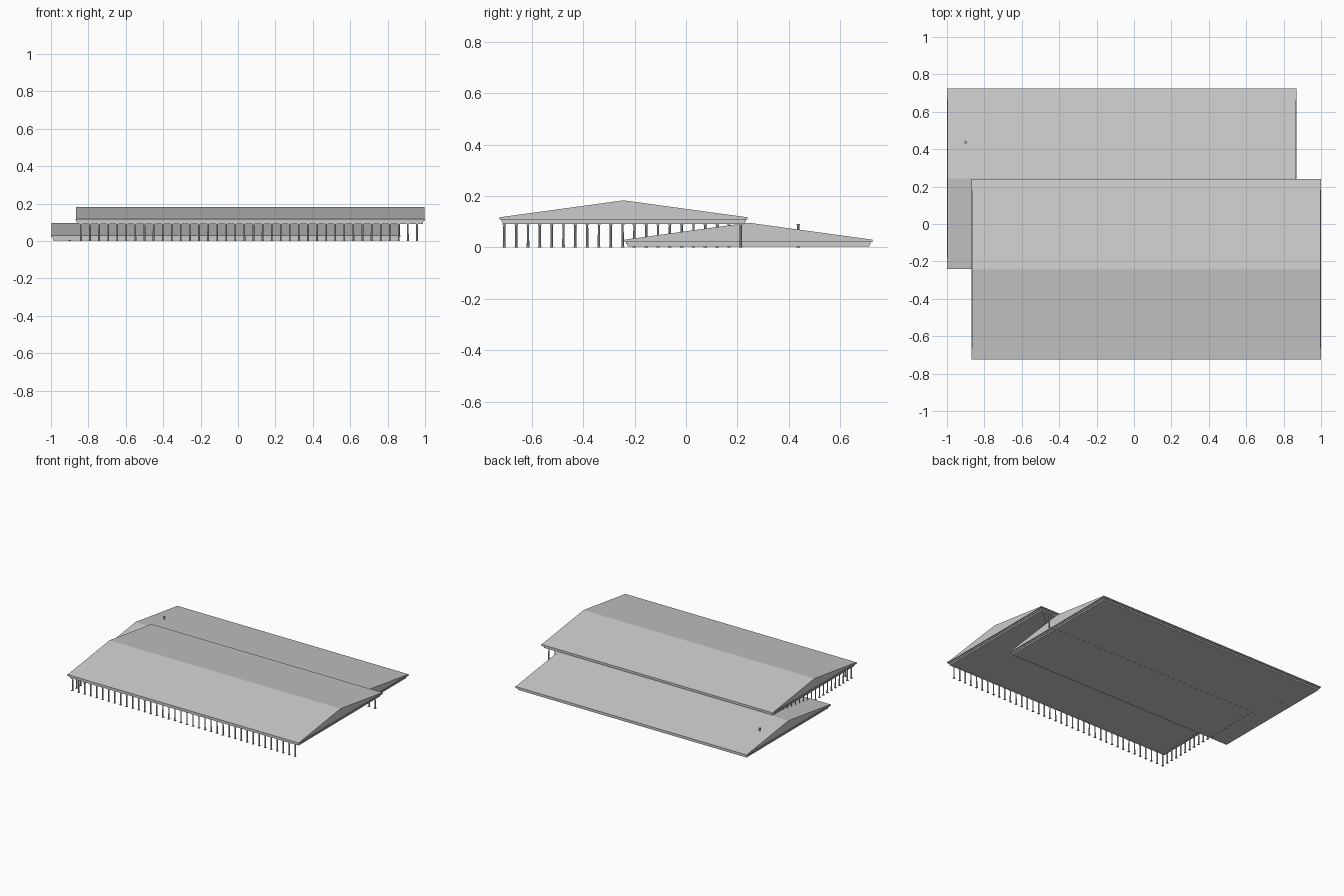
import bpy, bmesh

if "Cube" in bpy.data.objects:
    bpy.data.objects.remove(bpy.data.objects["Cube"])

def obj_from_bm(name, bm):
    bmesh.ops.recalc_face_normals(bm, faces=bm.faces)
    me = bpy.data.meshes.new(name)
    bm.to_mesh(me)
    bm.free()
    ob = bpy.data.objects.new(name, me)
    bpy.context.collection.objects.link(ob)
    return ob

def add_box(bm, cx, cy, z0, z1, hx, hy):
    r = bmesh.ops.create_cube(bm, size=1)
    for v in r["verts"]:
        v.co = (cx + v.co.x * 2 * hx, cy + v.co.y * 2 * hy, z0 + (v.co.z + 0.5) * (z1 - z0))

HX, HY = 0.935, 0.4825   # half size of a roof

def roof(prefix, cx, cy, z):
    # stepped cornice, widening upward
    bm = bmesh.new()
    for z0, z1, inset in ((0, 0.010, 0.012), (0.010, 0.018, 0.007), (0.018, 0.026, 0.0)):
        add_box(bm, cx, cy, z + z0, z + z1, HX - inset, HY - inset)
    obj_from_bm(prefix + "_cornice", bm)
    # gabled roof with triangular ends
    bm = bmesh.new()
    ends = []
    for x in (cx - HX + 0.003, cx + HX - 0.003):
        ends.append([bm.verts.new((x, cy + y, z + h))
                     for y, h in ((-HY, 0.026), (HY, 0.026), (0, 0.092))])
    bm.faces.new(ends[0])
    bm.faces.new(ends[1])
    for i in range(3):
        j = (i + 1) % 3
        bm.faces.new((ends[0][i], ends[0][j], ends[1][j], ends[1][i]))
    obj_from_bm(prefix + "_gable", bm)

roof("upper_roof", 0.065, -0.2425, 0.091)
roof("lower_roof", -0.065, 0.2425, 0.004)

# one shared column: square base, round shaft, square capital
bm = bmesh.new()
add_box(bm, 0, 0, 0, 0.004, 0.0065, 0.0065)
add_box(bm, 0, 0, 0.087, 0.091, 0.0065, 0.0065)
r = bmesh.ops.create_cone(bm, segments=10, radius1=0.005, radius2=0.0043, depth=0.083)
bmesh.ops.translate(bm, verts=r["verts"], vec=(0, 0, 0.0455))
first = obj_from_bm("front_column", bm)
mesh = first.data
X0, X1, Y0, Y1 = -0.84, 0.957, -0.706, 0.213
first.location = (X0, Y0, 0)

def column(name, x, y):
    ob = bpy.data.objects.new(name, mesh)
    ob.location = (x, y, 0)
    bpy.context.collection.objects.link(ob)

# front and back rows
N = 37
for i in range(N + 1):
    x = X0 + (X1 - X0) * i / N
    if i:
        column("front_column", x, Y0)
    column("back_column", x, Y1)

# left side row
for i in range(1, 20):
    column("side_column", X0, Y0 + (Y1 - Y0) * i / 20)

# lone column poking through the lower roof
column("lone_column", -0.9, 0.436)
